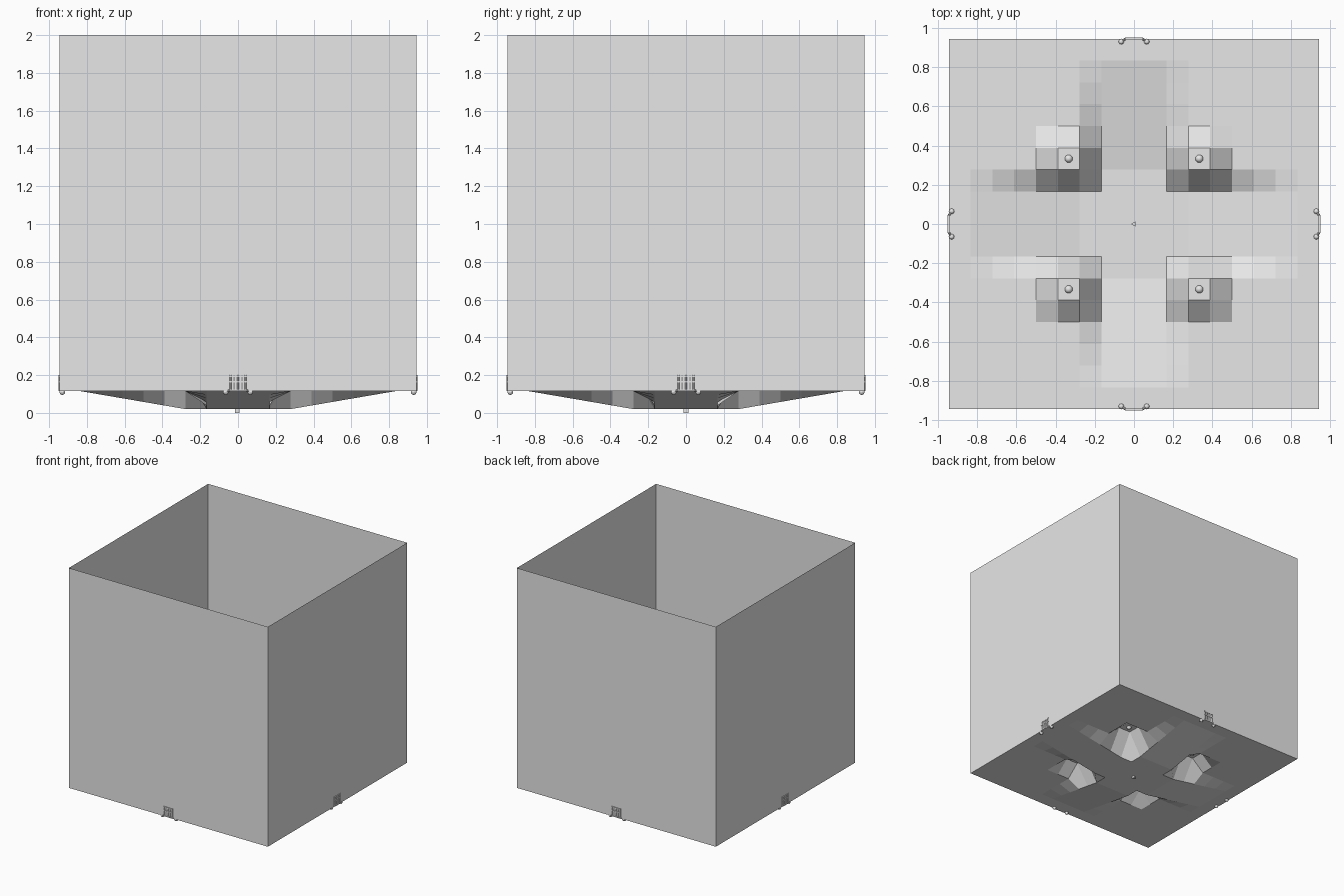
import bpy, bmesh, math
from mathutils import Matrix, Vector

if "Cube" in bpy.data.objects:
    bpy.data.objects.remove(bpy.data.objects["Cube"])

HALF = 0.944          # half width of the box
CELL = HALF / 8.5     # floor tile size
RIM, TOP = 0.115, 2.0
DEPTH = 0.095         # valley depth and hill height

grey = bpy.data.materials.new("light_grey")
grey.use_nodes = True
grey.diffuse_color = (0.8, 0.8, 0.8, 1)
grey.node_tree.nodes["Principled BSDF"].inputs["Base Color"].default_value = (0.8, 0.8, 0.8, 1)


def finish(name, bm, smooth=False):
    mesh = bpy.data.meshes.new(name)
    bm.to_mesh(mesh)
    bm.free()
    for p in mesh.polygons:
        p.use_smooth = smooth
    mesh.materials.append(grey)
    obj = bpy.data.objects.new(name, mesh)
    bpy.context.collection.objects.link(obj)
    return obj


def add_box(bm, centre, size):
    bmesh.ops.create_cube(bm, size=1, matrix=Matrix.Translation(centre) @ Matrix.Diagonal((*size, 1)))


def add_rod(bm, a, b, radius, sides=8):
    a, b = Vector(a), Vector(b)
    turn = (b - a).to_track_quat('Z', 'Y').to_matrix().to_4x4()
    bmesh.ops.create_cone(bm, cap_ends=True, segments=sides, radius1=radius, radius2=radius,
                          depth=(b - a).length, matrix=Matrix.Translation((a + b) / 2) @ turn)


# Open-topped sheet walls
bm = bmesh.new()
add_box(bm, (0, 0, (RIM + TOP) / 2), (2 * HALF, 2 * HALF, TOP - RIM))
bmesh.ops.delete(bm, geom=[f for f in bm.faces if abs(f.normal.z) > 0.5], context='FACES_ONLY')
finish("walls", bm)


# Tiled floor: cross-shaped valley with four flat-topped hills
def floor_height(x, y):
    i, j = sorted((abs(x) / CELL, abs(y) / CELL))
    if i < 2:
        return RIM - DEPTH * min(1, max(0, (7.5 - j) / 5))
    if j < 4:
        return RIM + DEPTH
    return RIM


bm = bmesh.new()
bmesh.ops.create_grid(bm, x_segments=17, y_segments=17, size=HALF)
for v in bm.verts:
    v.co.z = floor_height(v.co.x, v.co.y)
finish("floor", bm)

# One ball on each hill
for sx, side in ((-1, "right"), (1, "left")):
    for sy, end in ((-1, "front"), (1, "back")):
        bm = bmesh.new()
        spot = (sx * 3 * CELL, sy * 3 * CELL, RIM + DEPTH)
        bmesh.ops.create_uvsphere(bm, u_segments=16, v_segments=10, radius=0.02,
                                  matrix=Matrix.Translation(spot))
        finish(f"hill_ball_{end}_{side}", bm, True)

# Three-sided pin in the middle
bm = bmesh.new()
bmesh.ops.create_cone(bm, cap_ends=True, segments=3, radius1=0.016, radius2=0.016, depth=0.04,
                      matrix=Matrix.Translation((0, 0, 0.02)) @ Matrix.Rotation(math.pi / 2, 4, 'Z'))
finish("centre_pin", bm)

# Small barred gate at the foot of each wall
for k, place in enumerate(("front", "left", "back", "right")):
    bm = bmesh.new()
    for n in range(5):
        x = (n - 2) * 0.02
        add_rod(bm, (x, -HALF, RIM), (x, -HALF, 0.2), 0.005)
    for z in (0.12, 0.165, 0.195):
        add_box(bm, (0, -HALF, z), (0.09, 0.012, 0.008))
    for s in (-1, 1):
        foot = (s * 0.065, -0.93, 0.11)
        add_rod(bm, (s * 0.045, -HALF, 0.12), foot, 0.006)
        bmesh.ops.create_uvsphere(bm, u_segments=10, v_segments=6, radius=0.015,
                                  matrix=Matrix.Translation(foot))
    bm.transform(Matrix.Rotation(k * math.pi / 2, 4, 'Z'))
    finish(f"gate_{place}", bm)
